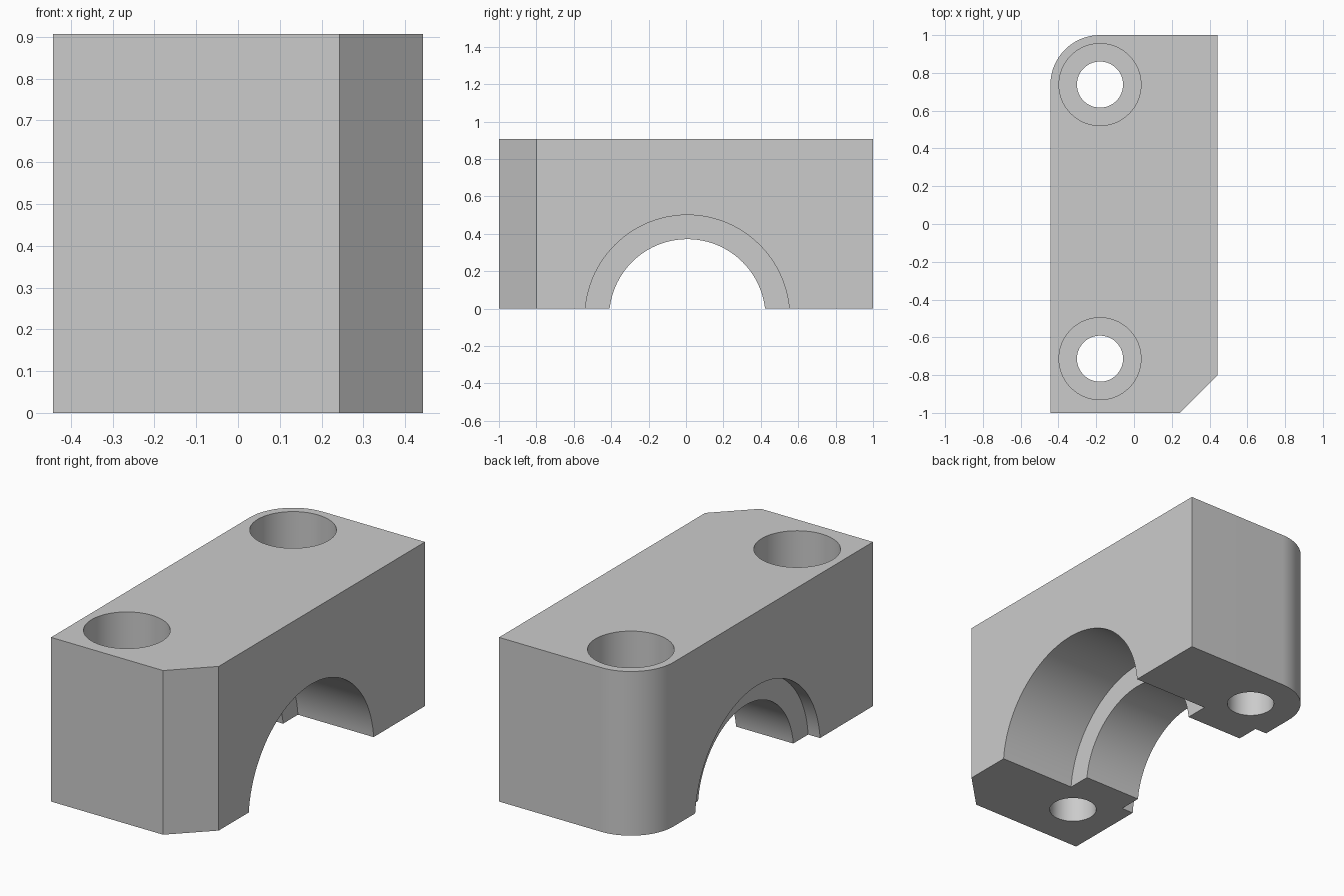
import bpy, bmesh, math
from mathutils import Matrix, Vector

if "Cube" in bpy.data.objects:
    bpy.data.objects.remove(bpy.data.objects["Cube"], do_unlink=True)

HALF_W, HEIGHT = 0.4425, 0.907
HOLE_X, HOLE_YS = -0.18, (0.738, -0.713)
BORE_Y, BORE_Z = 0.007, -0.047

grey = bpy.data.materials.new("plain grey")
grey.use_nodes = True
colour = (0.6, 0.6, 0.6, 1)
grey.diffuse_color = colour
grey.node_tree.nodes["Principled BSDF"].inputs["Base Color"].default_value = colour


def make_object(name, bm):
    mesh = bpy.data.meshes.new(name)
    bmesh.ops.recalc_face_normals(bm, faces=bm.faces)
    bm.to_mesh(mesh)
    bm.free()
    mesh.materials.append(grey)
    ob = bpy.data.objects.new(name, mesh)
    bpy.context.collection.objects.link(ob)
    return ob


def cylinder(name, start, end, radius):
    """Cylinder between two points."""
    start, end = Vector(start), Vector(end)
    axis = end - start
    turn = axis.to_track_quat('Z', 'Y').to_matrix().to_4x4()
    bm = bmesh.new()
    bmesh.ops.create_cone(bm, cap_ends=True, segments=96, radius1=radius,
                          radius2=radius, depth=axis.length,
                          matrix=Matrix.Translation((start + end) / 2) @ turn)
    return make_object(name, bm)


def cut(target, cutter):
    mod = target.modifiers.new("cut", 'BOOLEAN')
    mod.operation, mod.solver, mod.object = 'DIFFERENCE', 'EXACT', cutter
    cutter.hide_render = True
    bpy.context.view_layer.objects.active = target
    bpy.ops.object.modifier_apply(modifier=mod.name)
    bpy.data.objects.remove(cutter, do_unlink=True)


# Block outline: one chamfered corner, one corner rounded around the hole
outline = [(-HALF_W, -1), (HALF_W - 0.2, -1), (HALF_W, -0.8), (HALF_W, 1)]
radius = HOLE_X + HALF_W
for i in range(25):
    a = math.pi / 2 * (1 + i / 24)
    outline.append((HOLE_X + radius * math.cos(a), 1 - radius + radius * math.sin(a)))
bm = bmesh.new()
base = bm.faces.new([bm.verts.new((x, y, 0)) for x, y in outline])
top = bmesh.ops.extrude_face_region(bm, geom=[base])["geom"]
bmesh.ops.translate(bm, vec=(0, 0, HEIGHT),
                    verts=[v for v in top if isinstance(v, bmesh.types.BMVert)])
block = make_object("bearing_cap_block", bm)

# Stepped half bore: wide at both ends, a narrower shoulder between
for x0, x1, r in ((-0.6, 0.6, 0.418), (-0.02, 0.6, 0.547), (-0.6, -0.37, 0.547)):
    cut(block, cylinder("bore_cutter", (x0, BORE_Y, BORE_Z), (x1, BORE_Y, BORE_Z), r))

# Counterbored bolt holes
for y in HOLE_YS:
    cut(block, cylinder("bolt_cutter", (HOLE_X, y, -0.1), (HOLE_X, y, HEIGHT + 0.1), 0.122))
    cut(block, cylinder("head_cutter", (HOLE_X, y, HEIGHT - 0.4), (HOLE_X, y, HEIGHT + 0.1), 0.217))

bpy.ops.object.select_all(action='DESELECT')
block.select_set(True)
bpy.context.view_layer.objects.active = block
bpy.ops.object.shade_smooth_by_angle(angle=math.radians(25))
